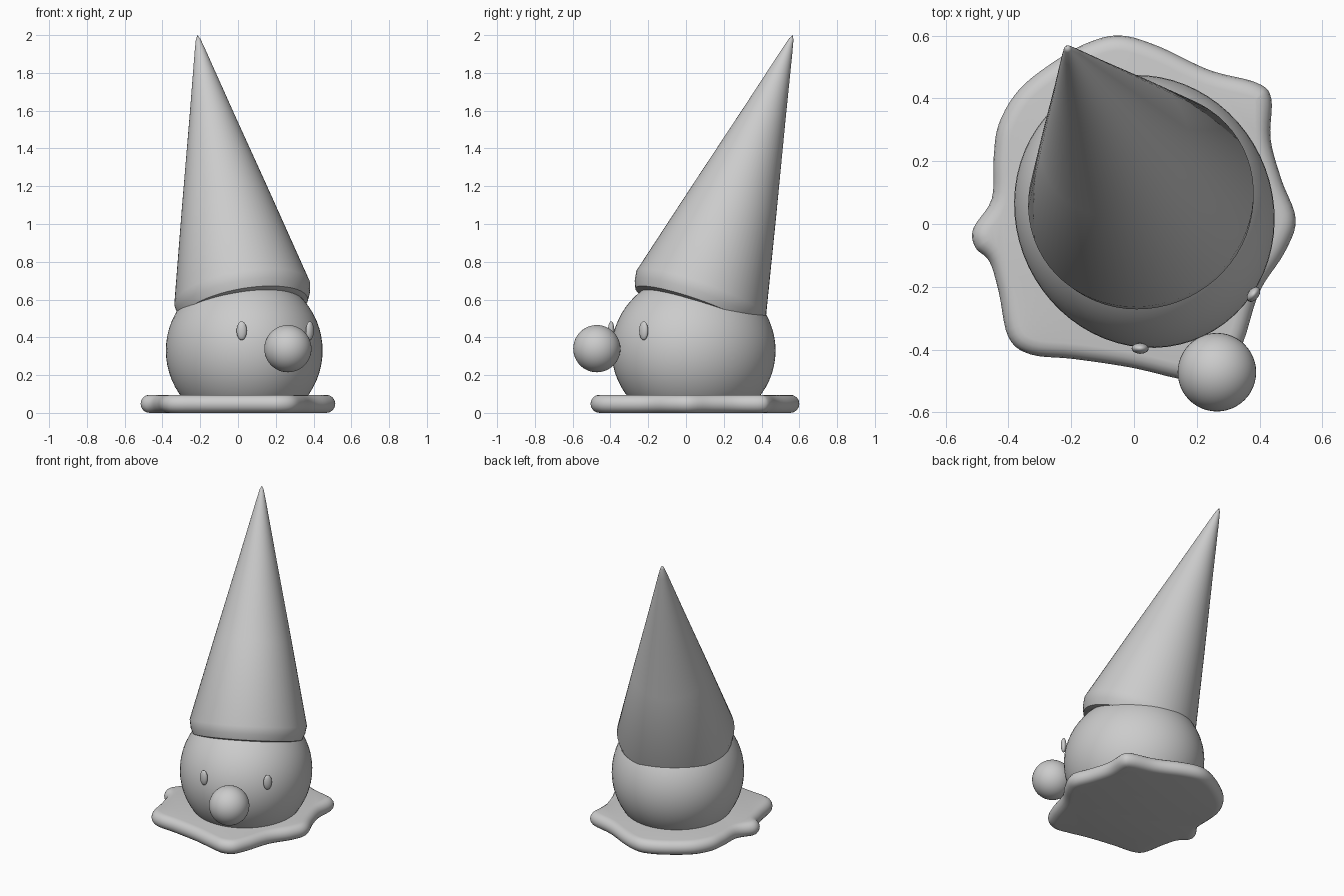
import bpy, bmesh
from math import radians, cos, sin, pi
from mathutils import Vector, Matrix

if "Cube" in bpy.data.objects:
    bpy.data.objects.remove(bpy.data.objects["Cube"])

YAW = Matrix.Rotation(radians(25.5), 4, 'Z')      # the figure faces a little to its side
HEAD = Vector((0.033, 0.04, 0.33))


def finish(bm, name, angle=50):
    bmesh.ops.recalc_face_normals(bm, faces=bm.faces)
    me = bpy.data.meshes.new(name)
    bm.to_mesh(me)
    bm.free()
    ob = bpy.data.objects.new(name, me)
    bpy.context.collection.objects.link(ob)
    smooth(ob, angle)
    return ob


def smooth(ob, angle):
    bpy.ops.object.select_all(action='DESELECT')
    ob.select_set(True)
    bpy.context.view_layer.objects.active = ob
    bpy.ops.object.shade_smooth_by_angle(angle=radians(angle))


def ellipsoid(name, matrix, radii, floor=None, seg=48):
    bm = bmesh.new()
    bmesh.ops.create_uvsphere(bm, u_segments=seg, v_segments=seg // 2, radius=1)
    bm.transform(matrix @ Matrix.Diagonal((*radii, 1)))
    if floor is not None:                          # flatten the underside
        for v in bm.verts:
            v.co.z = max(v.co.z, floor)
    return finish(bm, name)


# Head, slightly deeper than wide, sunk into the base
place = Matrix.Translation(HEAD) @ YAW
ellipsoid("head", place, (0.409, 0.44, 0.41), floor=0.02, seg=64)

# Ball nose
ellipsoid("nose", Matrix.Translation((0.264, -0.472, 0.34)), (0.125,) * 3)

# Eyes, mirrored about the face direction
for side, name in ((-1, "eye_right"), (1, "eye_left")):
    m = place @ Matrix.Translation((side * 0.2, -0.388, 0.105)) \
        @ Matrix.Rotation(radians(27 * side), 4, 'Z')
    ellipsoid(name, m, (0.027, 0.017, 0.05), seg=24)

# Pointed hat: lathed profile (radius, height) leaning back
profile = [(0, -0.09), (0.31, -0.095), (0.338, -0.088), (0.355, -0.05), (0.364, 0),
           (0.239, 0.52), (0.114, 1.03), (0.03, 1.38), (0.012, 1.45), (0, 1.472)]
rim, tip = Vector((0.022, 0.08, 0.63)), Vector((-0.215, 0.565, 2.0))
bm = bmesh.new()
verts = [bm.verts.new((r, 0, h)) for r, h in profile]
edges = [bm.edges.new(p) for p in zip(verts, verts[1:])]
bmesh.ops.spin(bm, geom=verts + edges, cent=(0, 0, 0), axis=(0, 0, 1),
               angle=2 * pi, steps=64)
bmesh.ops.remove_doubles(bm, verts=bm.verts, dist=1e-5)
bm.transform(Matrix.Translation(rim) @ (tip - rim).to_track_quat('Z', 'Y').to_matrix().to_4x4())
finish(bm, "hat")

# Base: wavy outline smoothed into a flat slab with a fully rounded edge
outline = [(-0.04, 0.60), (0.08, 0.565), (0.24, 0.49), (0.39, 0.45), (0.437, 0.40),
           (0.435, 0.27), (0.47, 0.14), (0.515, 0.015), (0.48, -0.09), (0.40, -0.215),
           (0.35, -0.37), (0.30, -0.47), (0.22, -0.505), (0.13, -0.49), (-0.01, -0.457),
           (-0.19, -0.43), (-0.33, -0.415), (-0.40, -0.36), (-0.43, -0.22), (-0.46, -0.12),
           (-0.505, -0.075), (-0.512, -0.015), (-0.453, 0.08), (-0.447, 0.21),
           (-0.43, 0.32), (-0.364, 0.43), (-0.25, 0.52), (-0.14, 0.58)]
pts = [Vector((x, y, 0)) for x, y in outline]
n = len(pts)
ring = []
for i in range(n):                                 # Catmull-Rom smoothing
    a, b, c, d = (pts[(i + k) % n] for k in (-1, 0, 1, 2))
    for s in range(5):
        t = s / 5
        ring.append(0.5 * (2 * b + (c - a) * t + (2 * a - 5 * b + 4 * c - d) * t ** 2
                           + (3 * b - a - 3 * c + d) * t ** 3))
n = len(ring)
half = 0.048
bm = bmesh.new()
layers = []
for k in range(9):
    ang = -pi / 2 + pi * k / 8
    inset = half * (1 - cos(ang))
    row = []
    for i, p in enumerate(ring):
        tan = (ring[(i + 1) % n] - ring[i - 1]).normalized()
        inward = Vector((tan.y, -tan.x, 0))
        row.append(bm.verts.new(p + inward * inset + Vector((0, 0, half + half * sin(ang)))))
    layers.append(row)
for lo, hi in zip(layers, layers[1:]):
    for i in range(n):
        j = (i + 1) % n
        bm.faces.new((lo[i], lo[j], hi[j], hi[i]))
caps = [bm.faces.new(layers[0]), bm.faces.new(layers[-1])]
bmesh.ops.triangulate(bm, faces=caps)
finish(bm, "base", 60)
